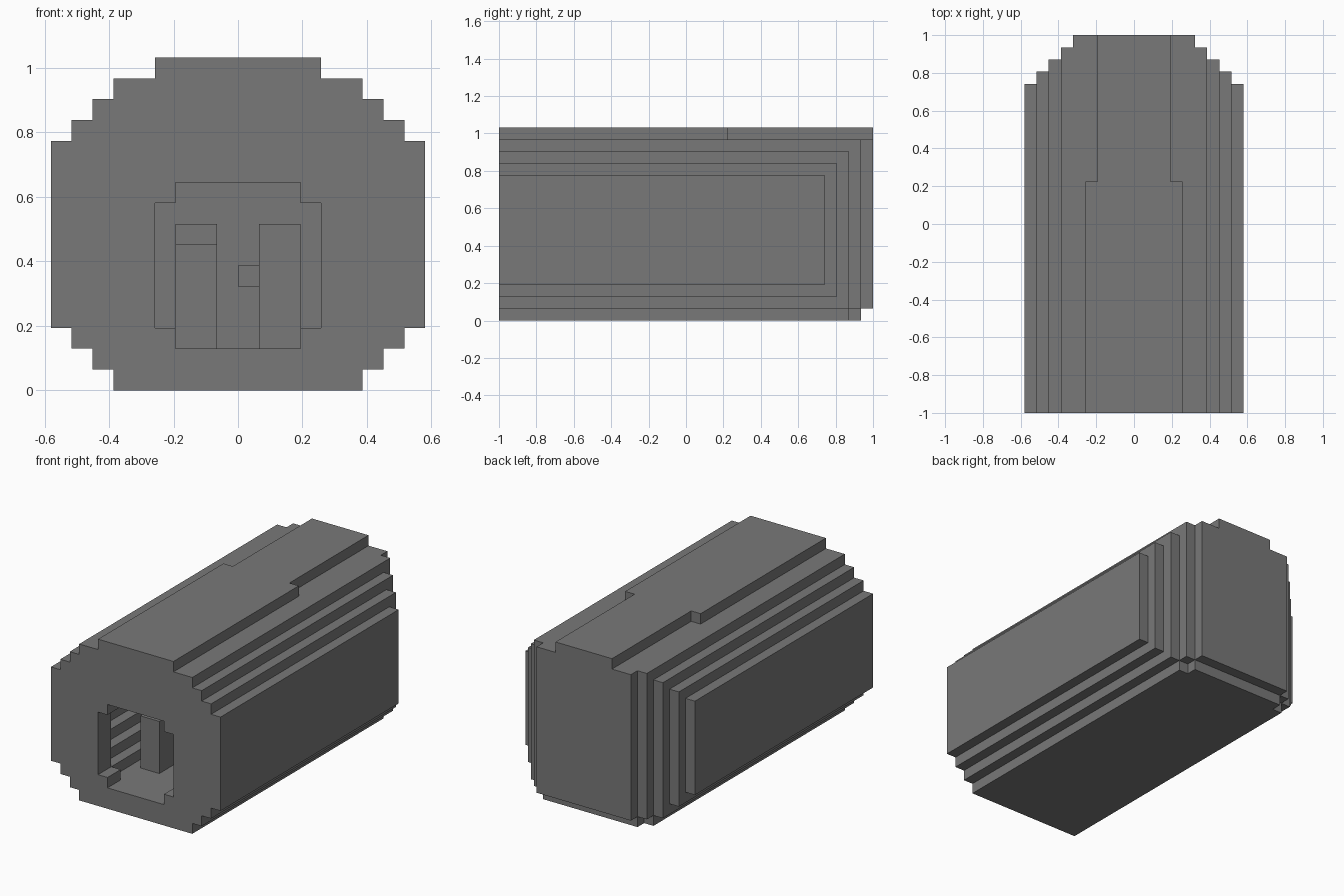
import bpy, bmesh
from mathutils import Vector

U = 2 / 31  # one block of the grid

cube = bpy.data.objects.get("Cube")
if cube:
    bpy.data.objects.remove(cube, do_unlink=True)

GREY = (0.19, 0.19, 0.19, 1)
stone = bpy.data.materials.new("stone_grey")
stone.use_nodes = True
stone.diffuse_color = GREY
stone.node_tree.nodes["Principled BSDF"].inputs["Base Color"].default_value = GREY


def box(x0, x1, y0, y1, z0, z1):
    return {(x, y, z) for x in range(x0, x1) for y in range(y0, y1) for z in range(z0, z1)}


def slab(half, y0, y1, z0, z1):
    """Box centred on x."""
    return box(-half, half, y0, y1, z0, z1)


def block_mesh(name, cells):
    """Skin a set of grid blocks, then merge the flat areas."""
    bm = bmesh.new()
    for cell in cells:
        for axis in range(3):
            for side in (0, 1):
                near = list(cell)
                near[axis] += 2 * side - 1
                if tuple(near) in cells:
                    continue
                a, b = (axis + 1) % 3, (axis + 2) % 3
                ring = []
                for da, db in ((0, 0), (1, 0), (1, 1), (0, 1)):
                    p = Vector(cell)
                    p[axis] += side
                    p[a] += da
                    p[b] += db
                    ring.append(bm.verts.new((p.x * U, p.y * U - 1, p.z * U)))
                bm.faces.new(ring if side else ring[::-1])
    bmesh.ops.remove_doubles(bm, verts=bm.verts[:], dist=U / 100)
    bmesh.ops.dissolve_limit(bm, angle_limit=0.01, verts=bm.verts[:], edges=bm.edges[:])
    mesh = bpy.data.meshes.new(name)
    bm.to_mesh(mesh)
    bm.free()
    mesh.materials.append(stone)
    bpy.context.collection.objects.link(bpy.data.objects.new(name, mesh))


# Stepped outer body, each layer narrower, taller and longer
body = set()
for k in range(3):
    body |= slab(9 - k, 0, 27 + k, 3 - k, 12 + k)
body |= slab(6, 0, 30, 1, 15) | slab(5, 0, 31, 1, 15)

# Base and roof ridge
body |= slab(6, 0, 29, 0, 1) | slab(5, 0, 30, 0, 1)
body |= slab(4, 0, 19, 15, 16) | slab(3, 0, 31, 15, 16)

# Stepped hollow inside
for k in range(4):
    body -= slab(7 - k, 2, 25 + k, 5 - k, 10 + k)

# Front doorway
body -= slab(4, 0, 2, 3, 9) | slab(3, 0, 2, 2, 10)
block_mesh("shell", body)

# Posts standing inside
block_mesh("right_post", box(-3, -1, 5, 7, 2, 7) | box(-3, -1, 7, 9, 2, 8))
block_mesh("left_post", box(1, 3, 5, 9, 2, 8) | box(0, 1, 6, 7, 5, 6))
